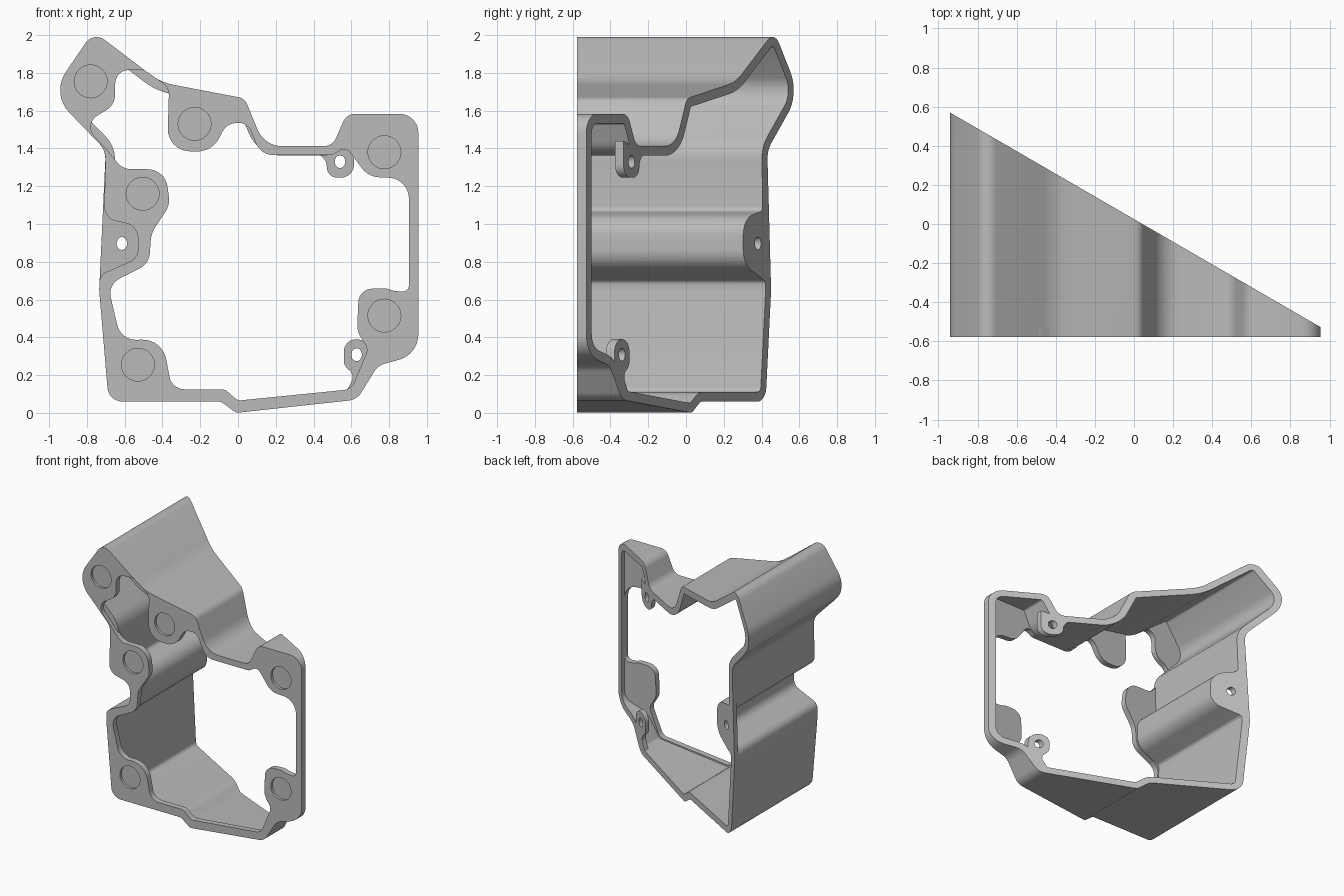
import bpy, bmesh, math
from mathutils import Vector

cube = bpy.data.objects.get("Cube")
if cube:
    bpy.data.objects.remove(cube, do_unlink=True)

grey = bpy.data.materials.new("plain grey")
grey.use_nodes = True
grey.diffuse_color = (0.5, 0.5, 0.5, 1)
grey.node_tree.nodes["Principled BSDF"].inputs["Base Color"].default_value = (0.5, 0.5, 0.5, 1)

WALL = 0.05
FRONT = -0.577


def slant(x):
    """Depth of the sloping rear plane."""
    return 0.025 - 0.579 * x


def rounded(corners, steps=8):
    """Polygon of (x, z, radius) corners turned into a filleted outline."""
    outline = []
    count = len(corners)
    for i, (x, z, radius) in enumerate(corners):
        p = Vector((x, z))
        a = Vector(corners[i - 1][:2]) - p
        b = Vector(corners[(i + 1) % count][:2]) - p
        angle = a.angle(b)
        reach = radius / math.tan(angle / 2)
        limit = 0.49 * min(a.length, b.length)
        if reach < 0.001 or angle > 3.1:
            outline.append(p)
            continue
        if reach > limit:
            radius *= limit / reach
            reach = limit
        bisector = (a.normalized() + b.normalized()).normalized()
        centre = p + bisector * (radius / math.sin(angle / 2))
        start = p + a.normalized() * reach - centre
        end = p + b.normalized() * reach - centre
        sweep = math.atan2(start.x * end.y - start.y * end.x, start.dot(end))
        for k in range(steps + 1):
            t = sweep * k / steps
            c, s = math.cos(t), math.sin(t)
            outline.append(centre + Vector((start.x * c - start.y * s, start.x * s + start.y * c)))
    return outline


def inset(corners, width):
    """Move every edge of a counter-clockwise polygon inwards."""
    result = []
    count = len(corners)
    for i, (x, z, radius) in enumerate(corners):
        p = Vector((x, z))
        d1 = (p - Vector(corners[i - 1][:2])).normalized()
        d2 = (Vector(corners[(i + 1) % count][:2]) - p).normalized()
        n1, n2 = Vector((-d1.y, d1.x)), Vector((-d2.y, d2.x))
        q = p + (n1 + n2) * (width / (1 + n1.dot(n2)))
        turn = d1.x * d2.y - d1.y * d2.x
        result.append((q.x, q.y, max(0.01, radius - math.copysign(width, turn))))
    return result


def circle(centre, rx, rz, steps=32):
    return [Vector((centre[0] + rx * math.cos(math.tau * k / steps),
                    centre[1] + rz * math.sin(math.tau * k / steps))) for k in range(steps)]


def prism(name, outlines, front, back):
    """Solid between two depth functions; later outlines are openings."""
    curve = bpy.data.curves.new(name, "CURVE")
    curve.dimensions = "2D"
    curve.fill_mode = "BOTH"
    curve.extrude = 0.5
    for outline in outlines:
        spline = curve.splines.new("POLY")
        spline.points.add(len(outline) - 1)
        for point, p in zip(spline.points, outline):
            point.co = (p.x, p.y, 0, 1)
        spline.use_cyclic_u = True
    source = bpy.data.objects.new(name + "_profile", curve)
    bpy.context.collection.objects.link(source)
    graph = bpy.context.evaluated_depsgraph_get()
    mesh = bpy.data.meshes.new_from_object(source.evaluated_get(graph))
    bpy.data.objects.remove(source, do_unlink=True)
    bm = bmesh.new()
    bm.from_mesh(mesh)
    bmesh.ops.remove_doubles(bm, verts=bm.verts, dist=0.0002)
    for v in bm.verts:
        x, z, side = v.co
        v.co = (x, front(x) if side > 0 else back(x), z)
    bmesh.ops.recalc_face_normals(bm, faces=bm.faces)
    bm.to_mesh(mesh)
    bm.free()
    mesh.materials.clear()
    mesh.materials.append(grey)
    obj = bpy.data.objects.new(name, mesh)
    bpy.context.collection.objects.link(obj)
    bpy.ops.object.select_all(action="DESELECT")
    obj.select_set(True)
    bpy.context.view_layer.objects.active = obj
    bpy.ops.object.shade_smooth_by_angle(angle=math.radians(30))
    return obj


# Outer outline, counter-clockwise from the left waist; the waist has a screw pocket
pocket = [(-.71, 1.03, .08), (-.53, .99, .08), (-.53, .82, .07), (-.732, .73, .08)]
upper = [(-.7, 1.39, .12)]
lower = [
    (-.735, .65, .2), (-.685, .06, .08), (-.09, .06, .05), (-.01, 0, .04),
    (.63, .07, .09), (.74, .25, .1), (.955, .31, .14), (.955, 1.583, .1),
    (.575, 1.583, .07), (.5, 1.412, .07), (.14, 1.412, .14), (.035, 1.665, .06),
    (-.41, 1.75, .3), (-.765, 2.02, .07), (-.99, 1.69, .17),
]
full_corners = upper + lower
pocket_corners = upper + pocket + lower
full_outer = rounded(full_corners)
pocket_outer = rounded(pocket_corners)
wall_inner = rounded(inset(pocket_corners, WALL))

# Opening of the front plate, leaving a round lobe at each recess
opening = rounded([
    (-.82, 1.53, .07), (-.65, 1.63, .1), (-.65, 1.81, .07), (-.5, 1.82, .1),
    (-.365, 1.72, .07), (-.375, 1.39, .14), (-.14, 1.38, .14), (-.06, 1.53, .08),
    (.05, 1.54, .07), (.12, 1.365, .1), (.5, 1.365, .06), (.57, 1.41, .05),
    (.69, 1.25, .12), (.905, 1.24, .14), (.905, .64, .05), (.83, .645, .08),
    (.78, .66, .1), (.64, .655, .14), (.63, .43, .12), (.69, .34, .06),
    (.6, .125, .07), (0, .065, .04), (-.07, .125, .05), (-.35, .125, .08),
    (-.4, .39, .14), (-.62, .385, .1), (-.69, .68, .09), (-.47, .79, .1),
    (-.46, .95, .15), (-.36, 1.1, .12), (-.385, 1.29, .13), (-.61, 1.29, .1),
    (-.7, 1.4, .08),
])
recess_centres = [(-.78, 1.755), (-.23, 1.53), (-.505, 1.16),
                  (.775, 1.38), (.775, .515), (-.53, .255)]
recesses = [circle(c, .087, .087) for c in recess_centres]


def at(depth):
    return lambda x: depth


# Front plate in two layers, the first pierced by the round recesses
prism("front_plate", [pocket_outer, opening] + recesses, at(FRONT), at(FRONT + .02))
prism("front_plate_backing", [pocket_outer, opening], at(FRONT + .02), at(FRONT + .045))

# Side wall running back to the sloping plane
prism("side_wall", [pocket_outer, wall_inner], at(FRONT + .03), lambda x: slant(x) - .008)


# Sloping rear flange, which closes the pocket, and two inward screw tabs
def flange_front(x):
    return slant(x) - .045


def screw_hole(centre):
    return circle(centre, .028, .034, 20)


prism("rear_flange", [full_outer, wall_inner, screw_hole((-.615, .897))], flange_front, slant)

tabs = {
    "upper_screw_tab": ((.54, 1.33), [(.34, 1.385, 0), (.47, 1.36, .08), (.47, 1.245, .075),
                                      (.615, 1.245, .075), (.615, 1.44, 0), (.5, 1.4, 0)]),
    "lower_screw_tab": ((.628, .308), [(.56, .09, 0), (.62, .2, .06), (.56, .25, .06),
                                       (.56, .39, .075), (.695, .39, .075), (.7, .23, 0),
                                       (.63, .1, 0)]),
}
for tab_name, (centre, corners) in tabs.items():
    prism(tab_name, [rounded(corners), screw_hole(centre)], flange_front, slant)
